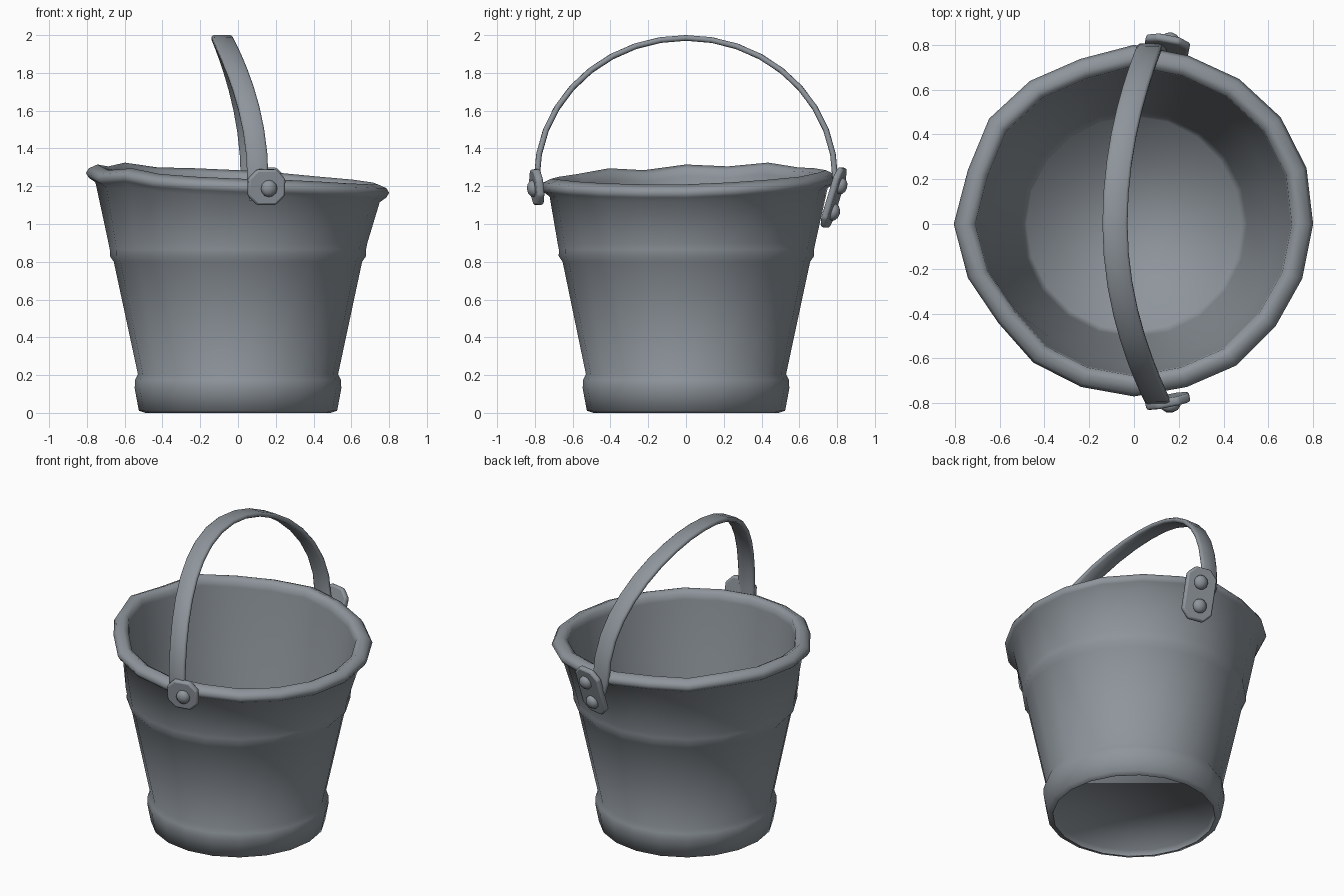
import bpy, bmesh, math
from mathutils import Matrix, Vector

if "Cube" in bpy.data.objects:
    bpy.data.objects.remove(bpy.data.objects["Cube"], do_unlink=True)

metal = bpy.data.materials.new("blue_grey_metal")
metal.use_nodes = True
colour = (0.27, 0.30, 0.33, 1)
metal.diffuse_color = colour
metal.node_tree.nodes["Principled BSDF"].inputs["Base Color"].default_value = colour


def finish(name, bm, bevel=0, angle=60):
    """Turn a bmesh into a shaded, coloured object."""
    bmesh.ops.recalc_face_normals(bm, faces=bm.faces)
    mesh = bpy.data.meshes.new(name)
    bm.to_mesh(mesh)
    bm.free()
    mesh.materials.append(metal)
    obj = bpy.data.objects.new(name, mesh)
    bpy.context.collection.objects.link(obj)
    if bevel:
        mod = obj.modifiers.new("soft_edges", "BEVEL")
        mod.width, mod.segments = bevel, 2
    bpy.ops.object.select_all(action="DESELECT")
    obj.select_set(True)
    bpy.context.view_layer.objects.active = obj
    bpy.ops.object.shade_smooth_by_angle(angle=math.radians(angle))
    return obj


def bridge(bm, rings, closed=True):
    """Skin consecutive rings of vertices with quads."""
    for a, b in zip(rings, rings[1:]):
        n = len(a)
        for i in range(n):
            j = (i + 1) % n
            bm.faces.new((a[i], a[j], b[j], b[i]))


# Dented rim: radius and height at each of the twenty sides
rim_radius = [.80, .81, .81, .80, .79, .80, .775, .79, .80, .78,
              .805, .78, .75, .765, .765, .77, .765, .78, .78, .79]
rim_top = [1.21, 1.22, 1.235, 1.25, 1.27, 1.285, 1.295, 1.30, 1.325, 1.305,
           1.315, 1.285, 1.295, 1.265, 1.25, 1.24, 1.235, 1.225, 1.215, 1.21]

# Profile of the pail from the underside, up the outside, over the rim, down inside
fixed_outer = [(.48, .035), (.49, 0), (.525, .012), (.547, .13), (.545, .175),
               (.53, .205), (.657, .80), (.678, .83), (.678, .865), (.685, .90)]
rim_shape = [(.75, -.095), (.785, -.07), (.80, -.045), (.785, -.02),
             (.74, 0), (.705, -.02), (.70, -.06)]
fixed_inner = [(.635, .82), (.505, .2), (.48, .06)]

bm = bmesh.new()
rings = []


def add_ring(r, z, on_rim):
    ring = []
    for i, (rr, top) in enumerate(zip(rim_radius, rim_top)):
        a = math.tau * i / len(rim_radius)
        dent = rr / .80 - 1
        radius = r * (1 + dent * (1 if on_rim else max(0, z - .5) * .5))
        ring.append(bm.verts.new((radius * math.cos(a), radius * math.sin(a),
                                  top + z if on_rim else z)))
    rings.append(ring)


for r, z in fixed_outer:
    add_ring(r, z, False)
for r, z in rim_shape:
    add_ring(r, z, True)
for r, z in fixed_inner:
    add_ring(r, z, False)
bridge(bm, rings)
bm.faces.new(rings[0])
bm.faces.new(rings[-1])
finish("pail_body", bm, angle=89)

# Leaning strap handle swept along a half ellipse
path = []
steps = 18
for k in range(steps + 1):
    t = math.pi * k / steps
    rise = math.sin(t)
    end_x = .105 if math.cos(t) > 0 else .07
    path.append(Vector((end_x - (end_x + .085) * rise ** 2,
                        -.79 * math.cos(t), 1.24 + .745 * rise)))
path.insert(0, Vector((.115, -.785, 1.13)))
path.append(Vector((.10, .785, 1.15)))

bm = bmesh.new()
rings = []
for k, p in enumerate(path):
    tangent = (path[min(k + 1, len(path) - 1)] - path[max(k - 1, 0)]).normalized()
    across = Vector((1, 0, 0))
    across = (across - tangent * across.dot(tangent)).normalized()
    out = across.cross(tangent)
    rings.append([bm.verts.new(p + across * u * .056 + out * v * .015)
                  for u, v in ((-1, -.5), (-.8, -1), (.8, -1), (1, -.5),
                               (1, .5), (.8, 1), (-.8, 1), (-1, .5))])
bridge(bm, rings)
bm.faces.new(rings[0])
bm.faces.new(rings[-1])
finish("handle_strap", bm)


def placement(loc, yaw, lean):
    """Local +y points away from the pail, local z runs up the wall."""
    return (Matrix.Translation(loc) @ Matrix.Rotation(math.radians(yaw), 4, "Z")
            @ Matrix.Rotation(math.radians(-lean), 4, "X"))


def plate(name, frame, w, h, thick):
    """Lug plate with chamfered corners."""
    c = w * .5
    outline = [(-w, h - c), (-w + c, h), (w - c, h), (w, h - c),
               (w, c - h), (w - c, -h), (c - w, -h), (-w, c - h)]
    bm = bmesh.new()
    rings = [[bm.verts.new(frame @ Vector((x, y, z))) for x, z in outline]
             for y in (-thick / 2, thick / 2)]
    bridge(bm, rings)
    for ring in rings:
        bm.faces.new(ring)
    finish(name, bm, bevel=.012)


def rivet(name, frame, offset, radius=.045):
    """Domed rivet head."""
    bm = bmesh.new()
    bmesh.ops.create_uvsphere(bm, u_segments=10, v_segments=6, radius=radius)
    bmesh.ops.transform(bm, verts=bm.verts, matrix=frame @ Matrix.Translation(offset)
                        @ Matrix.Diagonal((1, .75, 1, 1)))
    finish(name, bm, angle=80)


# Lugs and rivets holding the handle
back = placement((.145, .782, 1.14), -11, 17)
plate("back_lug", back, .10, .165, .035)
rivet("back_upper_rivet", back, (.01, .022, .07))
rivet("back_lower_rivet", back, (-.005, .022, -.075))

front = placement((.15, -.79, 1.195), 191, 6)
plate("front_lug", front, .10, .095, .04)
rivet("front_rivet", front, (-.01, .022, -.005))
rivet("front_inner_rivet", front, (-.01, -.10, -.03), .04)
